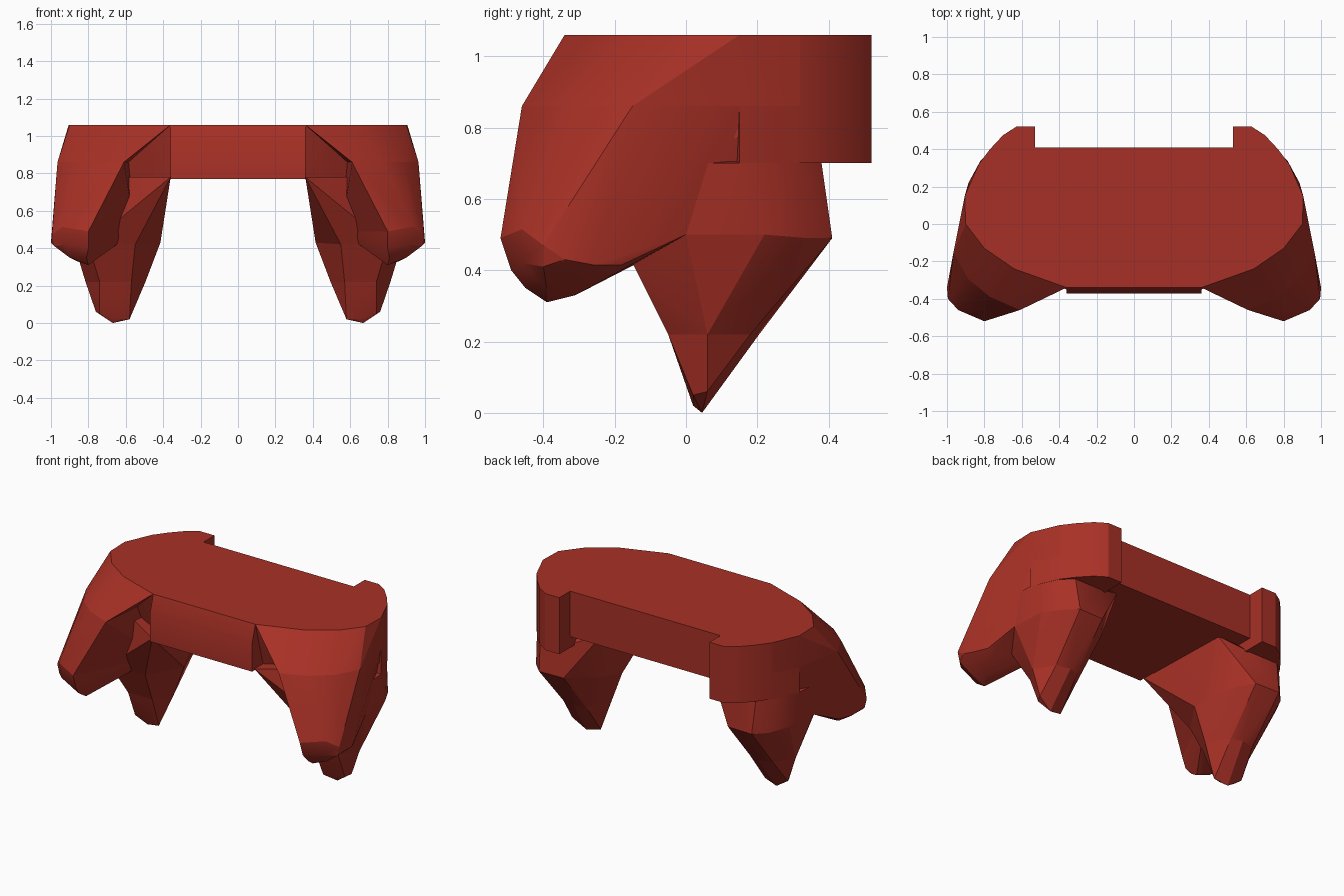
import bpy
import bmesh
import math

default_cube = bpy.data.objects.get("Cube")
if default_cube:
    bpy.data.objects.remove(default_cube, do_unlink=True)

TOP, DECK_BOTTOM, LOBE_BOTTOM = 1.06, 0.77, 0.70

# One red plastic for the whole shell
red = bpy.data.materials.new("red plastic")
red.use_nodes = True
colour = (0.39, 0.03, 0.019, 1)
red.diffuse_color = colour
red.node_tree.nodes["Principled BSDF"].inputs["Base Color"].default_value = colour


def finish(bm, name):
    """Turn a bmesh into a shaded, coloured object."""
    bmesh.ops.recalc_face_normals(bm, faces=bm.faces)
    mesh = bpy.data.meshes.new(name)
    bm.to_mesh(mesh)
    bm.free()
    obj = bpy.data.objects.new(name, mesh)
    bpy.context.collection.objects.link(obj)
    mesh.materials.append(red)
    bpy.ops.object.select_all(action="DESELECT")
    obj.select_set(True)
    bpy.context.view_layer.objects.active = obj
    bpy.ops.object.shade_smooth_by_angle(angle=math.radians(22))


def add_hull(bm, points):
    verts = [bm.verts.new(p) for p in points]
    bmesh.ops.convex_hull(bm, input=verts)
    loose = [v for v in verts if v.is_valid and not v.link_faces]
    bmesh.ops.delete(bm, geom=loose, context="VERTS")


def skin_sections(name, sections, side=1):
    """Skin each neighbouring pair of cross-sections."""
    bm = bmesh.new()
    for upper, lower in zip(sections, sections[1:]):
        add_hull(bm, [(side * x, y, z) for x, y, z in upper + lower])
    finish(bm, name)


def extrude_outline(name, outline, bottom, top):
    bm = bmesh.new()
    face = bm.faces.new([bm.verts.new((x, y, bottom)) for x, y in outline])
    moved = bmesh.ops.extrude_face_region(bm, geom=[face])["geom"]
    verts = [v for v in moved if isinstance(v, bmesh.types.BMVert)]
    bmesh.ops.translate(bm, verts=verts, vec=(0, 0, top - bottom))
    finish(bm, name)


def at_height(z, points):
    return [(x, y, z) for x, y in points]


def both_sides(points):
    return points + [(-x, y) for x, y in points]


# Flat deck joining both sides, undercut beside the front bar
deck_back = [(0.89, 0.02), (0.895, 0.15), (0.82, 0.32), (0.74, 0.41)]
deck_top = both_sides([(0.36, -0.34), (0.64, -0.24)] + deck_back)
deck_base = both_sides([(0.36, -0.26), (0.6, -0.08)] + deck_back)
skin_sections("centre_deck", [at_height(TOP, deck_top),
                              at_height(DECK_BOTTOM, deck_base)])

# Front bar with a sloped upper edge
bar = bmesh.new()
profile = [(-0.2, TOP), (-0.34, TOP), (-0.372, 0.95), (-0.372, DECK_BOTTOM),
           (-0.2, DECK_BOTTOM)]
add_hull(bar, [(x, y, z) for x in (-0.36, 0.36) for y, z in profile])
finish(bar, "front_bar")

# Grip sections, from the deck down to the rounded front tip
grip = [
    at_height(TOP, [(0.36, -0.34), (0.64, -0.24), (0.8, -0.13), (0.9, 0.0),
                    (0.905, 0.15), (0.83, 0.32), (0.4, 0.3)]),
    at_height(0.86, [(0.61, -0.46), (0.77, -0.39), (0.89, -0.29), (0.965, -0.15),
                     (0.935, 0.0), (0.905, 0.15), (0.83, 0.32), (0.55, 0.2)]),
    [(0.8, -0.52, 0.49), (0.94, -0.46, 0.515), (0.995, -0.4, 0.47),
     (1.0, -0.34, 0.43), (0.985, -0.26, 0.415), (0.95, -0.18, 0.415),
     (0.9, 0.0, 0.5), (0.55, 0.0, 0.49)],
    [(0.8, -0.49, 0.4), (0.81, -0.45, 0.35), (0.8, -0.39, 0.31),
     (0.86, -0.31, 0.33), (0.92, -0.46, 0.42), (0.98, -0.4, 0.41),
     (0.9, -0.39, 0.35), (0.9, -0.2, 0.39), (0.85, -0.15, 0.42)],
]

# Rear prong sections, from the underside down to the point
prong = [
    [(0.36, -0.35, 0.78), (0.38, 0.3, 0.78), (0.56, 0.38, LOBE_BOTTOM),
     (0.76, 0.38, LOBE_BOTTOM), (0.83, 0.315, LOBE_BOTTOM),
     (0.905, 0.15, LOBE_BOTTOM), (0.915, 0.0, LOBE_BOTTOM), (0.6, -0.2, 0.78)],
    [(0.415, 0.05, 0.43), (0.48, 0.28, 0.47), (0.58, 0.405, 0.49),
     (0.75, 0.41, 0.49), (0.82, 0.34, 0.49), (0.885, 0.22, 0.5),
     (0.9, 0.0, 0.5), (0.8, -0.15, 0.42), (0.55, -0.15, 0.42)],
    at_height(0.22, [(0.495, 0.05), (0.58, 0.18), (0.65, 0.205), (0.74, 0.18),
                     (0.815, 0.06), (0.74, -0.05), (0.57, -0.05)]),
    [(0.58, 0.03, 0.02), (0.67, 0.045, 0.0), (0.76, 0.06, 0.06),
     (0.63, 0.02, 0.02), (0.74, 0.02, 0.05)],
]

# Rear shoulder lobe, standing out behind the deck
lobe = [(0.53, 0.31), (0.53, 0.52), (0.63, 0.52), (0.7, 0.475), (0.77, 0.4),
        (0.83, 0.32), (0.905, 0.15), (0.7, 0.1)]

for label, side in (("left", 1), ("right", -1)):
    skin_sections(label + "_grip", grip, side)
    skin_sections(label + "_rear_prong", prong, side)
    extrude_outline(label + "_shoulder_lobe", [(side * x, y) for x, y in lobe],
                    LOBE_BOTTOM, TOP)
